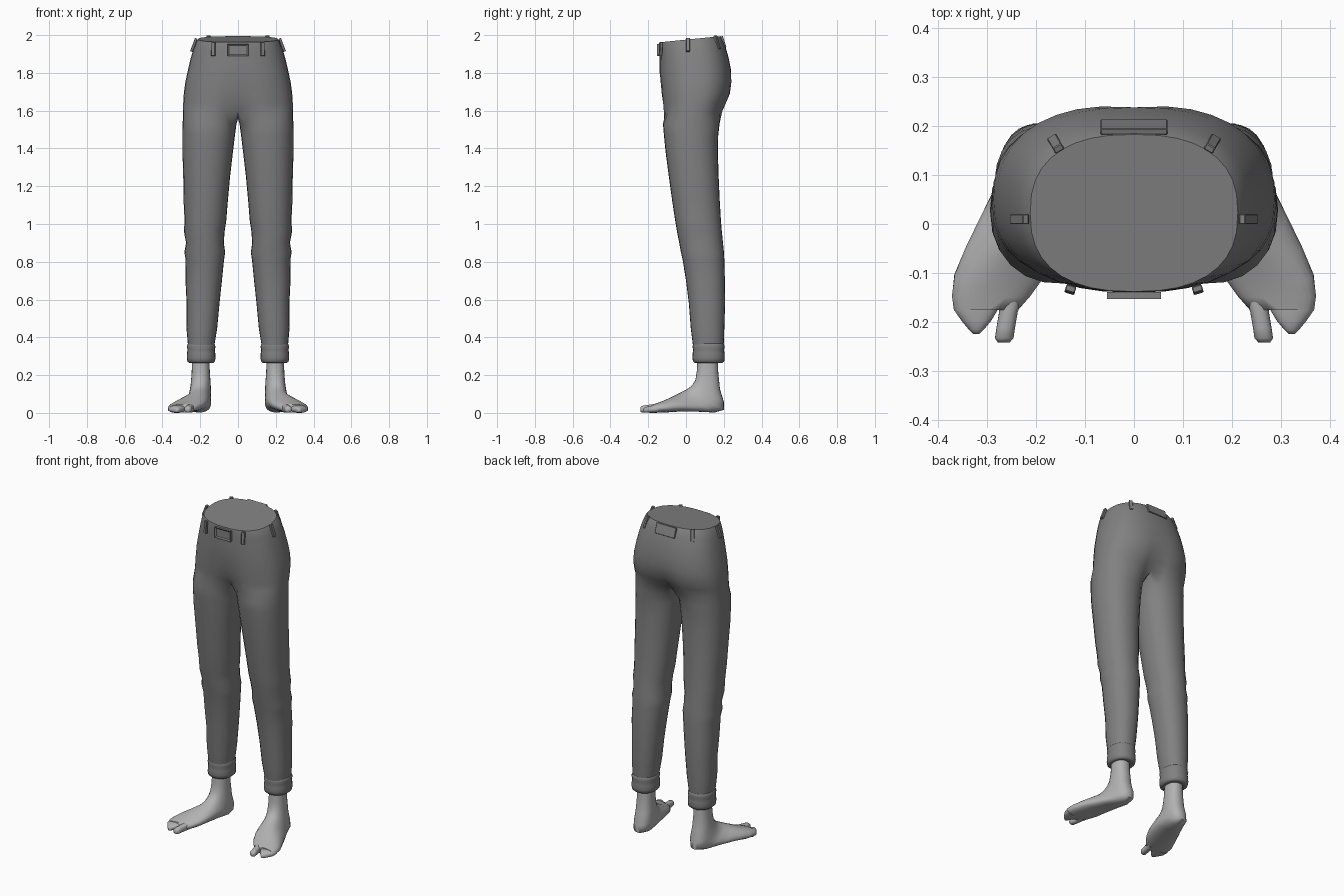
import bpy, bmesh, math
from mathutils import Vector, Matrix, Euler


def material(name, value):
    m = bpy.data.materials.new(name)
    m.diffuse_color = (value, value, value, 1)
    return m


CLOTH = material("dark grey cloth", 0.22)
SKIN = material("light grey skin", 0.45)


def finish(name, bm, mat, mirror=True, angle=40):
    """Mirror across x = 0, fix normals, smooth and link."""
    if mirror:
        bmesh.ops.mirror(bm, geom=bm.verts[:] + bm.edges[:] + bm.faces[:],
                         matrix=Matrix(), merge_dist=0.0005, axis='X')
    bmesh.ops.recalc_face_normals(bm, faces=bm.faces[:])
    me = bpy.data.meshes.new(name)
    bm.to_mesh(me)
    bm.free()
    me.materials.append(mat)
    me.shade_smooth()
    me.set_sharp_from_angle(angle=math.radians(angle))
    ob = bpy.data.objects.new(name, me)
    bpy.context.scene.collection.objects.link(ob)
    return ob


def unit(deg, n):
    """Point on a unit superellipse; 0 degrees faces the front, 90 the side."""
    a = math.radians(deg)
    s, c = math.sin(a), math.cos(a)
    return (math.copysign(abs(s) ** (2 / n), s), -math.copysign(abs(c) ** (2 / n), c))


def bridge(bm, a, b, closed=True):
    for i in range(len(a) if closed else len(a) - 1):
        j = (i + 1) % len(a)
        bm.faces.new((a[i], a[j], b[j], b[i]))


def loft(bm, rings):
    """Skin closed rings of points and cap both ends."""
    vs = [[bm.verts.new(p) for p in r] for r in rings]
    for a, b in zip(vs, vs[1:]):
        bridge(bm, a, b)
    bm.faces.new(vs[0])
    bm.faces.new(vs[-1])


def leg_ring(z, x0, x1, y0, y1, angles, n=2.2):
    cx, cy, rx, ry = (x0 + x1) / 2, (y0 + y1) / 2, (x1 - x0) / 2, (y1 - y0) / 2
    return [Vector((cx + rx * u, cy + ry * v, z)) for u, v in (unit(a, n) for a in angles)]


# Trousers: legs (z, inner x, outer x, front y, back y)
LEG = [
    (0.30, 0.130, 0.260, 0.045, 0.195), (0.37, 0.123, 0.266, 0.035, 0.200),
    (0.45, 0.110, 0.273, 0.025, 0.203), (0.58, 0.098, 0.272, 0.015, 0.207),
    (0.70, 0.085, 0.278, 0.000, 0.206), (0.81, 0.074, 0.277, -0.018, 0.203),
    (0.85, 0.068, 0.284, -0.027, 0.201), (0.90, 0.075, 0.275, -0.036, 0.196),
    (0.96, 0.071, 0.286, -0.048, 0.190), (1.02, 0.062, 0.283, -0.058, 0.185),
    (1.12, 0.054, 0.288, -0.073, 0.179), (1.25, 0.042, 0.290, -0.091, 0.173),
    (1.38, 0.027, 0.294, -0.108, 0.169), (1.47, 0.016, 0.294, -0.117, 0.171),
    (1.53, 0.008, 0.293, -0.122, 0.178)]
# Hips (z, half width, front y, back y, dent at the centre line)
HIPS = [
    (1.595, 0.291, -0.126, 0.200, 0.28), (1.64, 0.290, -0.130, 0.220, 0.15),
    (1.69, 0.287, -0.134, 0.238, 0.07), (1.75, 0.279, -0.138, 0.244, 0.03),
    (1.81, 0.266, -0.140, 0.238, 0.0), (1.87, 0.252, -0.140, 0.225, 0.0),
    (1.93, 0.235, -0.140, 0.207, 0.0), (1.965, 0.221, -0.140, 0.192, 0.0),
    (1.978, 0.212, -0.138, 0.183, 0.0)]
OUT, INN = 18, 6                                   # outer and inner segments
outer = [-50 + 280 * i / OUT for i in range(OUT + 1)]
inner = [230 + 80 * i / INN for i in range(1, INN)]

bm = bmesh.new()
legs = [[bm.verts.new(p) for p in leg_ring(*r, outer + inner)] for r in LEG]
for a, b in zip(legs, legs[1:]):
    bridge(bm, a, b)
bm.faces.new(legs[0])

hips = []
for k, (z, hx, y0, y1, dent) in enumerate(HIPS):
    ring = []
    slope = 0.1 * min(1, max(0, (z - 1.75) / 0.2))     # waist rises to the back
    for i in range(OUT + 1):
        u, v = unit(180 * i / OUT, 2.45)
        x = hx * u if 0 < i < OUT else 0.0
        v *= 1 - dent * math.exp(-(x / 0.06) ** 2)
        y = (y0 + y1) / 2 + (y1 - y0) / 2 * v
        ring.append(bm.verts.new((x, y, z + slope * (y - 0.02))))
    hips.append(ring)
# Crotch seam on the centre line, from back to front
p, q = hips[0][-1].co, hips[0][0].co
seam = []
for i in range(1, INN):
    c = p.lerp(q, i / INN)
    c.z -= 0.038 * math.sin(math.pi * i / INN)
    seam.append(bm.verts.new(c))
bridge(bm, legs[-1], hips[0] + seam)
for a, b in zip(hips, hips[1:]):
    bridge(bm, a, b, closed=False)
bm.faces.new(hips[-1])                             # waist cap
finish("trousers", bm, CLOTH)

# Rolled cuffs
full = [360 * i / 24 for i in range(24)]
CUFF = [(0.375, -0.012), (0.366, -0.002), (0.350, 0.003), (0.335, -0.001), (0.315, 0.002),
        (0.290, 0.003), (0.272, 0.0), (0.264, -0.010), (0.268, -0.025)]
bm = bmesh.new()
loft(bm, [leg_ring(z, 0.122 - g, 0.268 + g, 0.037 - g, 0.202 + g, full) for z, g in CUFF])
finish("cuffs", bm, CLOTH, angle=60)


# Feet: each ring spans a top point to a bottom point (x, y, z) with a half width
def foot_ring(top, bottom, w, n=2.3):
    t, b = Vector(top), Vector(bottom)
    return [(t + b) / 2 - (t - b) / 2 * v + Vector((w * u, 0, 0))
            for u, v in (unit(a, n) for a in full)]


FOOT = [
    ((0.198, 0.060, 0.29), (0.198, 0.168, 0.29), 0.046),
    ((0.198, 0.057, 0.22), (0.196, 0.171, 0.21), 0.048),
    ((0.200, 0.050, 0.175), (0.195, 0.180, 0.125), 0.053),
    ((0.205, 0.032, 0.145), (0.193, 0.200, 0.060), 0.057),
    ((0.210, 0.005, 0.125), (0.196, 0.200, 0.016), 0.060),
    ((0.215, -0.020, 0.112), (0.204, 0.150, 0.002), 0.066),
    ((0.228, -0.050, 0.097), (0.232, 0.070, 0.006), 0.078),
    ((0.245, -0.085, 0.080), (0.262, -0.020, 0.008), 0.088),
    ((0.266, -0.120, 0.064), (0.287, -0.095, 0.003), 0.090),
    ((0.286, -0.150, 0.053), (0.298, -0.145, 0.001), 0.080),
    ((0.298, -0.176, 0.045), (0.304, -0.176, 0.002), 0.064)]
BIG_TOE = [
    ((0.250, -0.145, 0.048), (0.252, -0.145, 0.002), 0.026),
    ((0.256, -0.180, 0.045), (0.257, -0.180, 0.001), 0.019),
    ((0.262, -0.212, 0.041), (0.262, -0.212, 0.001), 0.019),
    ((0.265, -0.233, 0.037), (0.265, -0.233, 0.002), 0.019),
    ((0.266, -0.242, 0.029), (0.266, -0.242, 0.007), 0.012)]
SIDE_TOES = [
    ((0.320, -0.145, 0.045), (0.324, -0.145, 0.001), 0.050),
    ((0.321, -0.175, 0.040), (0.325, -0.175, 0.000), 0.045),
    ((0.320, -0.198, 0.035), (0.324, -0.198, 0.001), 0.030),
    ((0.321, -0.216, 0.030), (0.323, -0.216, 0.002), 0.015),
    ((0.322, -0.225, 0.022), (0.323, -0.225, 0.006), 0.006)]
for name, rows in (("feet", FOOT), ("big_toes", BIG_TOE), ("side_toes", SIDE_TOES)):
    bm = bmesh.new()
    loft(bm, [foot_ring(*r) for r in rows])
    finish(name, bm, SKIN, angle=70)


# Flat plates sewn on the waistband
def plate(name, loc, size, yaw=0, tilt=0, inset=0):
    bm = bmesh.new()
    bmesh.ops.create_cube(bm, size=1, matrix=Matrix.Diagonal((*size, 1)))
    if inset:
        bm.faces.ensure_lookup_table()
        front = min(bm.faces, key=lambda f: f.calc_center_median().y)
        bmesh.ops.inset_individual(bm, faces=[front], thickness=inset, depth=-0.006)
    else:
        bmesh.ops.bevel(bm, geom=bm.edges[:], offset=0.002, segments=1, affect='EDGES')
    rot = Euler((tilt, 0, math.radians(yaw))).to_matrix().to_4x4()
    bm.transform(Matrix.Translation(loc) @ rot)
    finish(name, bm, CLOTH, mirror=False, angle=30)


for side, s in (("right", 1), ("left", -1)):
    for name, (x, y, z), yaw, tilt in (
            ("front", (0.130, -0.134, 1.926), 17, -0.05),
            ("side", (0.234, 0.010, 1.948), 90, -0.36),
            ("back", (0.160, 0.164, 1.962), 150, -0.32)):
        plate(f"{name}_belt_loop_{side}", (s * x, y, z), (0.021, 0.014, 0.075), s * yaw, tilt)
plate("buckle", (0, -0.146, 1.921), (0.11, 0.014, 0.064), inset=0.011)
plate("back_patch", (0, 0.198, 1.964), (0.136, 0.014, 0.062), 180, -0.32)
